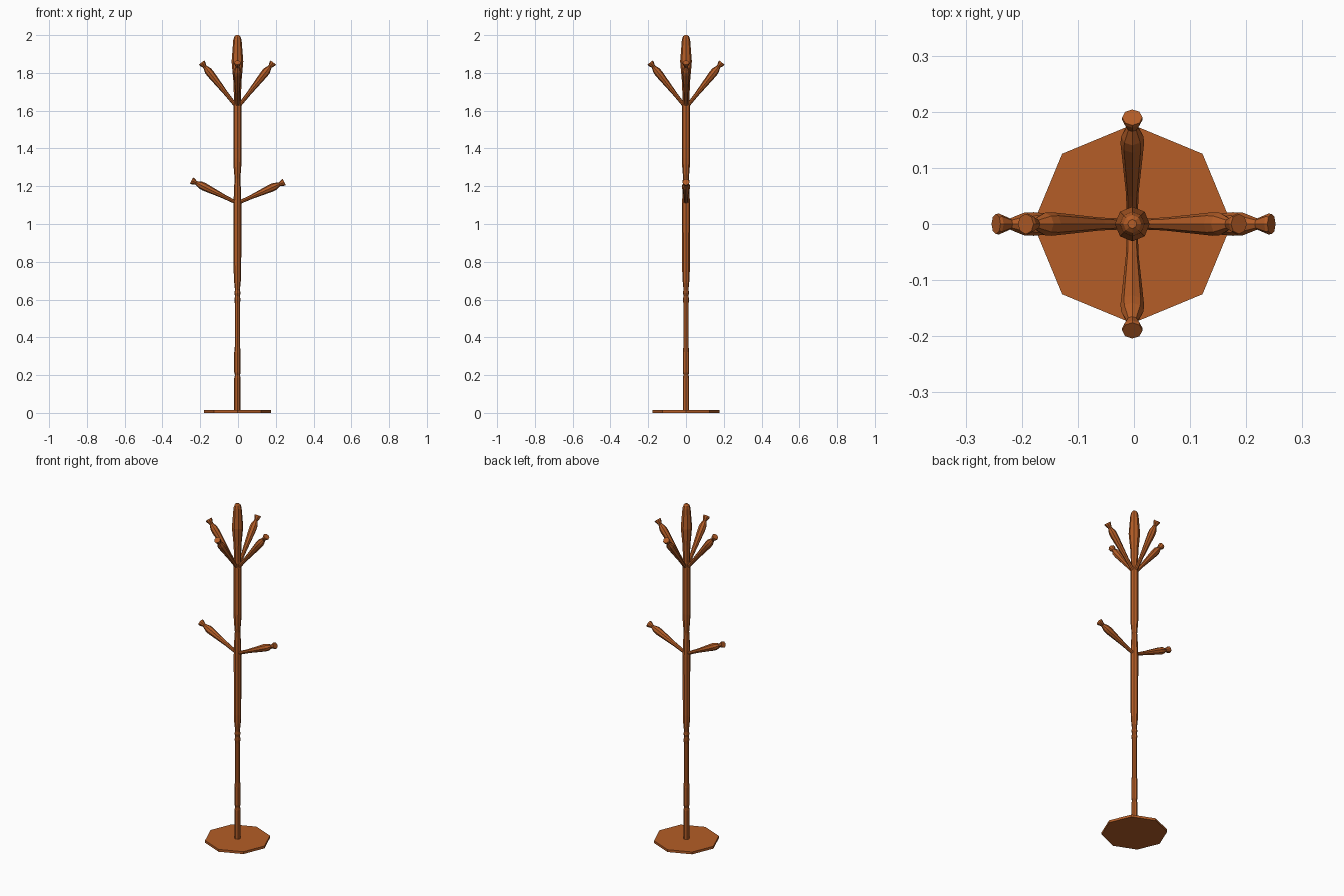
import bpy, math
from mathutils import Vector, Matrix

if "Cube" in bpy.data.objects:
    bpy.data.objects.remove(bpy.data.objects["Cube"])

wood = bpy.data.materials.new("warm orange brown wood")
wood.diffuse_color = (0.46, 0.11, 0.02, 1)
wood.use_nodes = True
wood.node_tree.nodes["Principled BSDF"].inputs["Base Color"].default_value = wood.diffuse_color
CX = -0.003


def lathe(name, profile, start=(0, 0, 0), direction=(0, 0, 1), sides=8, turn=0.0):
    """Turned part: profile is (distance along axis, radius), capped at both ends."""
    rot = Vector((0, 0, 1)).rotation_difference(Vector(direction)).to_matrix().to_4x4()
    m = Matrix.Translation(Vector(start) + Vector((CX, 0, 0))) @ rot
    verts, faces = [], []
    for h, r in profile:
        for i in range(sides):
            a = turn + 2 * math.pi * i / sides
            verts.append(m @ Vector((r * math.cos(a), r * math.sin(a), h)))
    for k in range(len(profile) - 1):
        for i in range(sides):
            j = (i + 1) % sides
            faces.append((k * sides + i, k * sides + j,
                          (k + 1) * sides + j, (k + 1) * sides + i))
    faces.append(tuple(reversed(range(sides))))
    last = (len(profile) - 1) * sides
    faces.append(tuple(range(last, last + sides)))
    mesh = bpy.data.meshes.new(name)
    mesh.from_pydata(verts, [], faces)
    mesh.materials.append(wood)
    ob = bpy.data.objects.new(name, mesh)
    bpy.context.collection.objects.link(ob)
    return ob


# Octagonal foot plate
lathe("base_plate", [(0, 0.177), (0.014, 0.177)])

# Turned pole with notches and beads
lathe("pole", [
    (0.01, 0.017), (0.185, 0.017), (0.20, 0.013), (0.215, 0.017), (0.32, 0.017),
    (0.35, 0.014), (0.58, 0.014), (0.60, 0.016), (0.62, 0.013), (0.635, 0.017),
    (0.65, 0.013), (0.70, 0.018), (0.75, 0.020), (1.10, 0.021), (1.19, 0.018),
    (1.24, 0.015), (1.30, 0.020), (1.35, 0.022), (1.62, 0.022)])

# Finial
lathe("finial", [(1.615, 0.022), (1.66, 0.018), (1.76, 0.022), (1.86, 0.031),
                 (1.975, 0.022), (1.993, 0.016), (2.0, 0.008)])


# Hooks: slim at the pole, swelling, necked, flared tip
def hook(name, angle, z, reach, rise):
    length = math.hypot(reach, rise)
    d = Vector((reach * math.cos(angle), reach * math.sin(angle), rise)) / length
    lathe(name, [(0, 0.009), (length * 0.3, 0.0115), (length - 0.075, 0.021),
                 (length - 0.055, 0.020), (length - 0.028, 0.010),
                 (length - 0.006, 0.0185), (length, 0.018)], (0, 0, z), d)


for i in range(4):
    hook(f"upper_hook_{i + 1}", i * math.pi / 2, 1.615, 0.19, 0.24)
hook("lower_hook_right", 0, 1.11, 0.248, 0.112)
hook("lower_hook_left", math.pi, 1.11, 0.243, 0.12)
